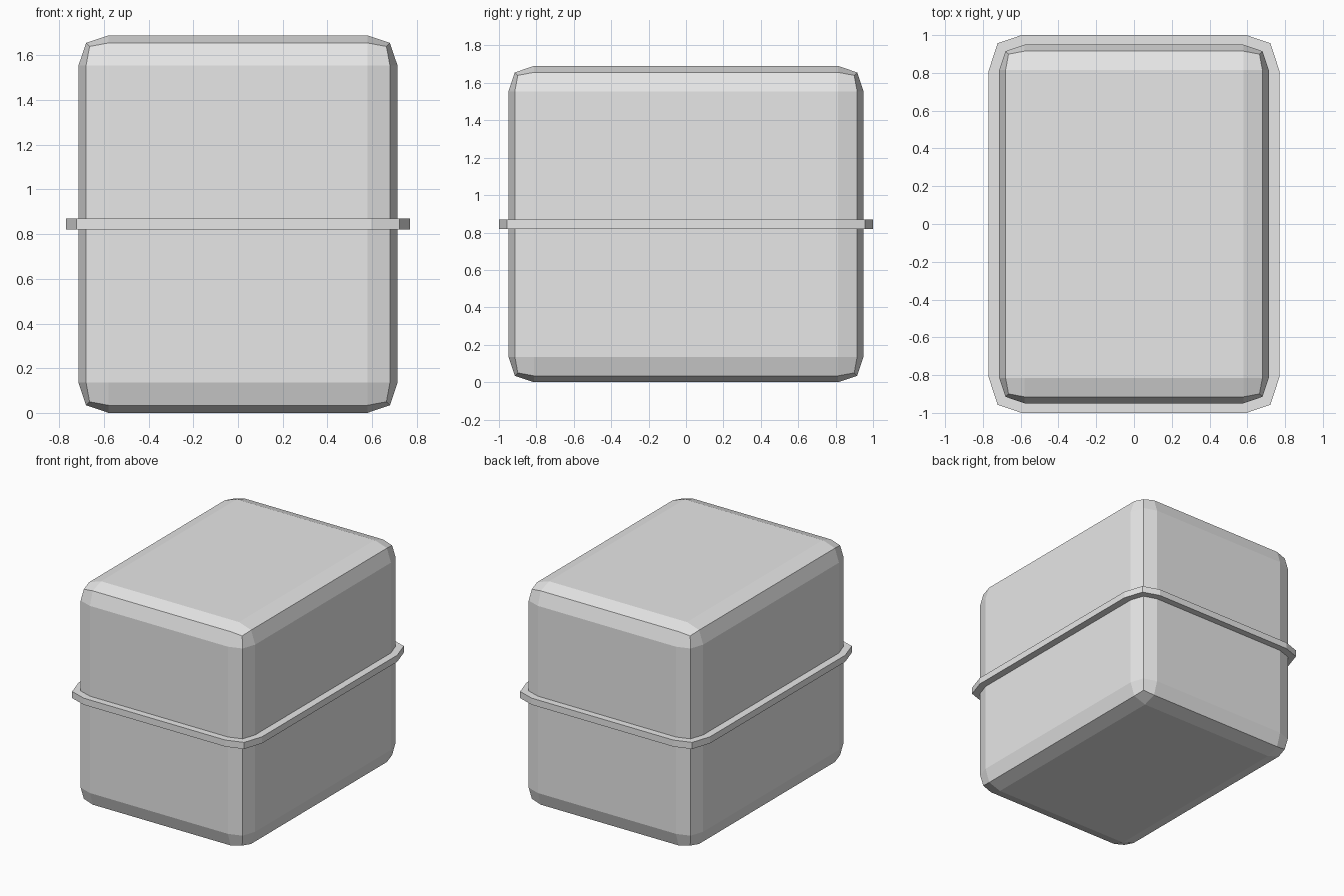
import bpy
import bmesh

default_cube = bpy.data.objects.get("Cube")
if default_cube:
    bpy.data.objects.remove(default_cube, do_unlink=True)

HEIGHT = 1.69

# Single flat grey for the whole case
grey = bpy.data.materials.new("light_grey")
grey.use_nodes = True
colour = (0.8, 0.8, 0.8, 1)
grey.diffuse_color = colour
grey.node_tree.nodes["Principled BSDF"].inputs["Base Color"].default_value = colour


def add_object(name, bm):
    bmesh.ops.recalc_face_normals(bm, faces=bm.faces)
    mesh = bpy.data.meshes.new(name)
    bm.to_mesh(mesh)
    bm.free()
    mesh.materials.append(grey)
    obj = bpy.data.objects.new(name, mesh)
    bpy.context.collection.objects.link(obj)
    return obj


# Case body: a box with two-step bevelled edges
bm = bmesh.new()
bmesh.ops.create_cube(bm, size=1)
bmesh.ops.scale(bm, vec=(1.428, 1.898, HEIGHT), verts=bm.verts)
bmesh.ops.translate(bm, vec=(0, 0, HEIGHT / 2), verts=bm.verts)
bmesh.ops.bevel(bm, geom=bm.edges[:], offset=0.135, offset_type='OFFSET',
                segments=2, profile=0.56, affect='EDGES')
add_object("case_body", bm)

# Seam rim: a thin collar around the middle, following the rounded outline
corner = [(0.77, 0.81), (0.722, 0.957), (0.595, 1.0)]
outline = []
for sx, sy in ((1, 1), (-1, 1), (-1, -1), (1, -1)):
    points = corner if sx * sy > 0 else corner[::-1]
    outline += [(sx * x, sy * y) for x, y in points]

rim_height = 0.05
bm = bmesh.new()
z = (HEIGHT - rim_height) / 2
face = bm.faces.new([bm.verts.new((x, y, z)) for x, y in outline])
result = bmesh.ops.extrude_face_region(bm, geom=[face], use_keep_orig=True)
top = [v for v in result["geom"] if isinstance(v, bmesh.types.BMVert)]
bmesh.ops.translate(bm, vec=(0, 0, rim_height), verts=top)
add_object("seam_rim", bm)
